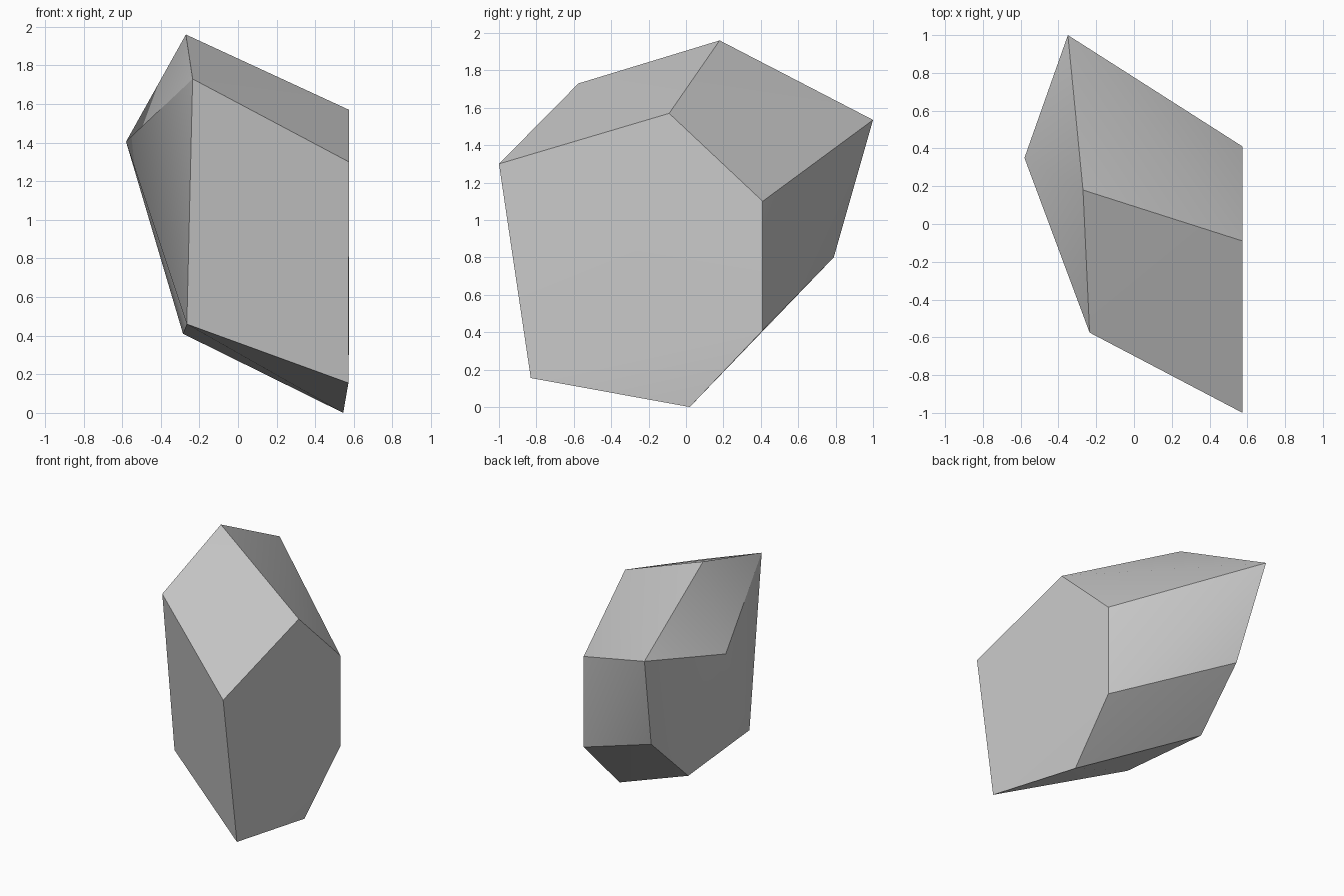
import bpy
import bmesh
from math import radians

cube = bpy.data.objects.get("Cube")
if cube:
    bpy.data.objects.remove(cube, do_unlink=True)

# Stone material
stone = bpy.data.materials.new("grey_stone")
stone.use_nodes = True
colour = (0.6, 0.6, 0.6, 1)
stone.diffuse_color = colour
stone.node_tree.nodes["Principled BSDF"].inputs["Base Color"].default_value = colour

# Corners of the broad cut side
SIDE = [(0.575, -1, 1.3), (0.575, -0.09, 1.57), (0.575, 0.41, 1.1),
        (0.575, 0.41, 0.41), (0.545, 0.02, 0), (0.572, -0.83, 0.155)]
# Corners of the narrower opposite side, with its one protruding point
FAR = [(-0.235, -0.575, 1.73), (-0.27, 0.18, 1.96), (-0.35, 1, 1.535),
       (-0.26, 0.79, 0.8), (-0.285, 0.38, 0.41), (-0.265, -0.385, 0.46)]
PEAK = (-0.58, 0.35, 1.405)

# Faceted boulder: the hull around its corners
bm = bmesh.new()
for corner in SIDE + FAR + [PEAK]:
    bm.verts.new(corner)
bmesh.ops.convex_hull(bm, input=bm.verts)
bmesh.ops.recalc_face_normals(bm, faces=bm.faces)
mesh = bpy.data.meshes.new("boulder")
bm.to_mesh(mesh)
bm.free()
mesh.materials.append(stone)
boulder = bpy.data.objects.new("boulder", mesh)
bpy.context.collection.objects.link(boulder)

# Soft facets with crisp ridges between them
bpy.ops.object.select_all(action="DESELECT")
boulder.select_set(True)
bpy.context.view_layer.objects.active = boulder
bpy.ops.object.shade_smooth_by_angle(angle=radians(28))
